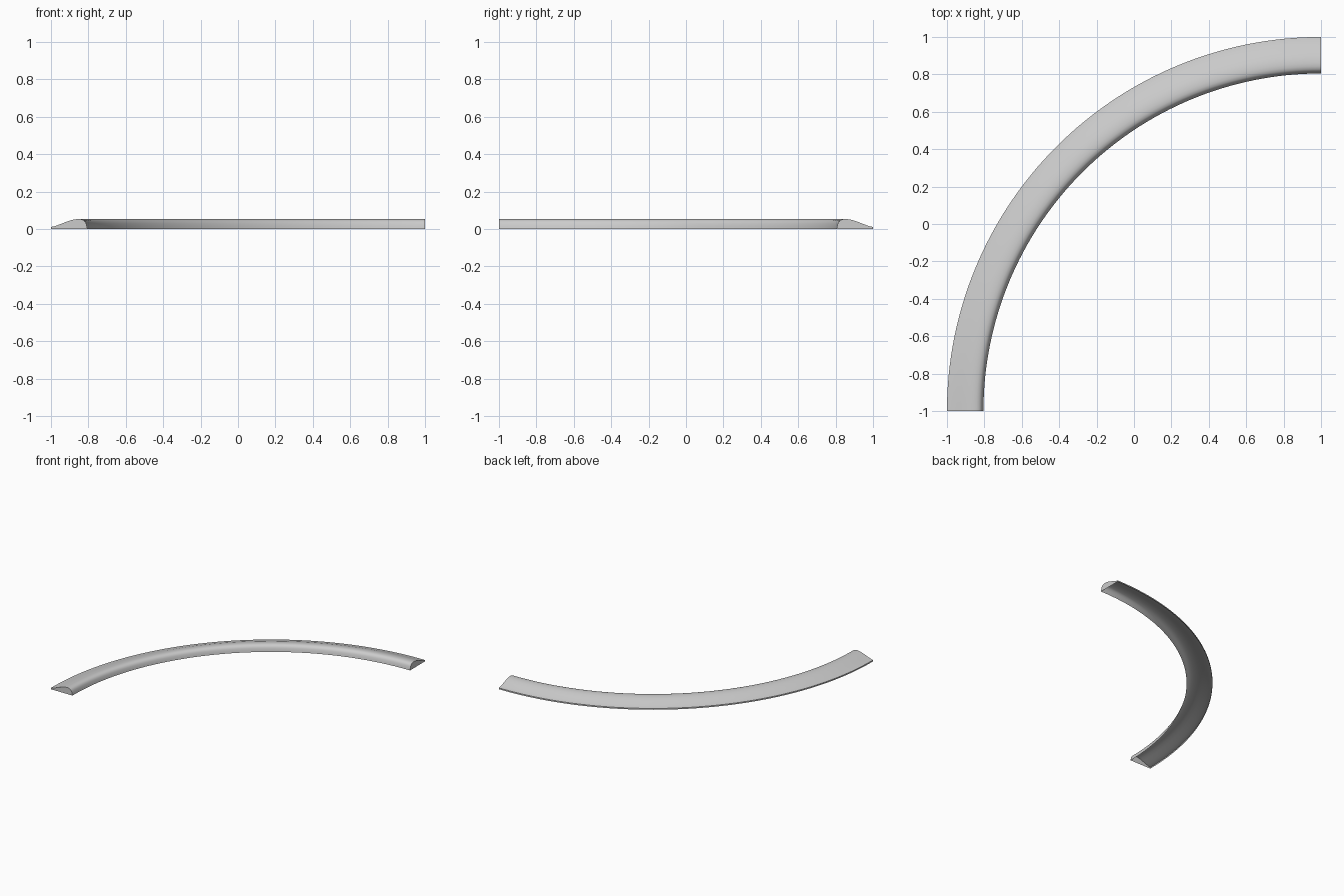
import bpy, bmesh, math

if "Cube" in bpy.data.objects:
    bpy.data.objects.remove(bpy.data.objects["Cube"])

# Moulding cross-section: (radius, height), from inner foot over the crown to outer lip
PROFILE = [(1.805, 0), (1.808, 0.015), (1.812, 0.03), (1.818, 0.041), (1.828, 0.049),
           (1.843, 0.053), (1.86, 0.053), (1.88, 0.0505), (1.90, 0.045), (1.925, 0.036),
           (1.95, 0.026), (1.97, 0.019), (1.985, 0.014), (2.0, 0.011), (2.0, 0)]
SEGMENTS = 64
CX, CY = 1, -1

# Quarter-round sweep of the profile, hollow underneath
bm = bmesh.new()
rings = []
for i in range(SEGMENTS + 1):
    a = math.pi / 2 * (1 + i / SEGMENTS)
    rings.append([bm.verts.new((CX + r * math.cos(a), CY + r * math.sin(a), z))
                  for r, z in PROFILE])
for r0, r1 in zip(rings, rings[1:]):
    for j in range(len(PROFILE) - 1):
        bm.faces.new((r0[j], r0[j + 1], r1[j + 1], r1[j]))

# Flat end caps
bm.faces.new(rings[0][::-1])
bm.faces.new(rings[-1])
bm.normal_update()
if sum(f.normal.z * f.calc_area() for f in bm.faces) < 0:
    bmesh.ops.reverse_faces(bm, faces=bm.faces[:])

mesh = bpy.data.meshes.new("curved_moulding")
bm.to_mesh(mesh)
bm.free()
obj = bpy.data.objects.new("curved_moulding", mesh)
bpy.context.collection.objects.link(obj)
bpy.context.view_layer.objects.active = obj
obj.select_set(True)
bpy.ops.object.shade_smooth_by_angle(angle=math.radians(40))
